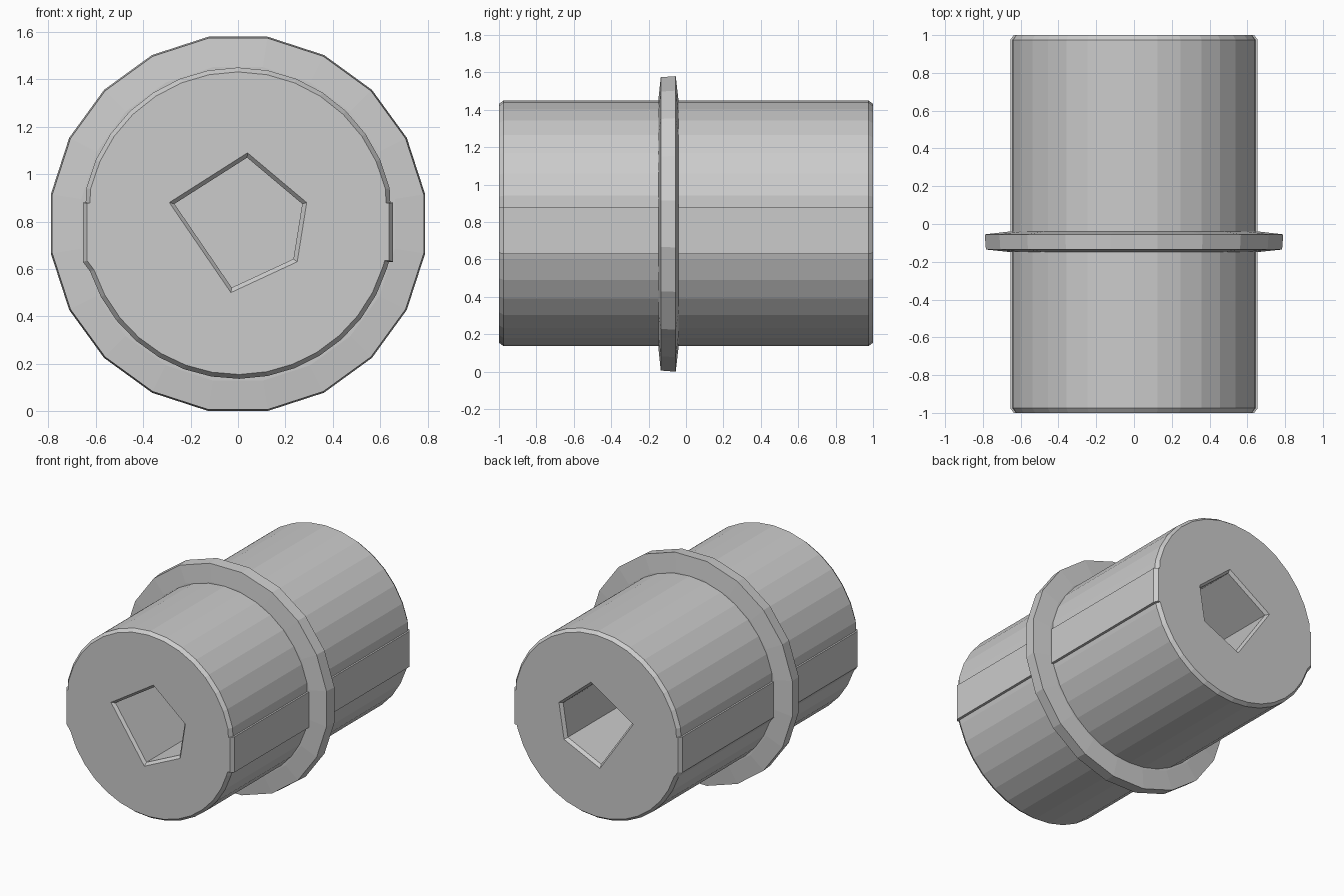
import bpy, bmesh, math

if "Cube" in bpy.data.objects:
    bpy.data.objects.remove(bpy.data.objects["Cube"])

CZ = 0.79          # height of the long axis
SOCKET = [(0.04, 1.09), (0.29, 0.88), (0.25, 0.63), (-0.03, 0.50), (-0.29, 0.88)]


def add_ring(bm, pts, y):
    return [bm.verts.new((x, y, z)) for x, z in pts]


def loft(bm, a, b):
    n = len(a)
    for i in range(n):
        bm.faces.new((a[i], a[(i + 1) % n], b[(i + 1) % n], b[i]))


def scaled(pts, k, cx=0.0, cz=CZ):
    return [(cx + (x - cx) * k, cz + (z - cz) * k) for x, z in pts]


def circle(r, n, phase=0.0):
    return [(r * math.cos(2 * math.pi * (i + phase) / n),
             CZ + r * math.sin(2 * math.pi * (i + phase) / n)) for i in range(n)]


def fill_between(bm, a, b):
    edges = []
    for ring in (a, b):
        for i in range(len(ring)):
            v, w = ring[i], ring[(i + 1) % len(ring)]
            edges.append(bm.edges.get((v, w)))
    bmesh.ops.triangle_fill(bm, edges=edges, use_beauty=True)


def finish(bm, name):
    bmesh.ops.recalc_face_normals(bm, faces=bm.faces[:])
    me = bpy.data.meshes.new(name)
    bm.to_mesh(me)
    bm.free()
    ob = bpy.data.objects.new(name, me)
    bpy.context.collection.objects.link(ob)
    return ob


# Body outline: upper and lower arcs, with small raised flats on both sides
def arc(a0, a1, n, r=0.657):
    return [(r * math.cos(math.radians(a0 + (a1 - a0) * i / n)),
             CZ + 0.003 + r * math.sin(math.radians(a0 + (a1 - a0) * i / n)))
            for i in range(n + 1)]


outline = ([(0.655, 0.63), (0.655, 0.88), (0.643, 0.88)]
           + arc(13, 167, 14)
           + [(-0.643, 0.88), (-0.655, 0.88), (-0.655, 0.63)]
           + arc(198, 343, 14)
           + [(0.637, 0.63)])

# Body with chamfered ends and a pentagonal socket in each end
bm = bmesh.new()
sleeve = {}
for s in (-1, 1):
    side = add_ring(bm, outline, s * 0.975)
    rim = add_ring(bm, scaled(outline, 0.972), s * 1.0)
    mouth = add_ring(bm, SOCKET, s * 1.0)
    throat = add_ring(bm, scaled(SOCKET, 0.93, 0.02, 0.8), s * 0.98)
    floor = add_ring(bm, scaled(SOCKET, 0.93, 0.02, 0.8), s * 0.35)
    loft(bm, side, rim)
    loft(bm, mouth, throat)
    loft(bm, throat, floor)
    bm.faces.new(floor)
    fill_between(bm, rim, mouth)
    sleeve[s] = side
loft(bm, sleeve[-1], sleeve[1])
finish(bm, "pin_body")

# Collar: twenty-sided disc with slightly sloped faces
R = 0.79 / math.cos(math.pi / 20)
bm = bmesh.new()
rings = [add_ring(bm, circle(r, 20, 0.5), y) for r, y in
         ((0.63, -0.148), (0.67, -0.148), (R - 0.006, -0.135),
          (R, -0.055), (0.67, -0.04), (0.63, -0.04))]
for a, b in zip(rings, rings[1:] + rings[:1]):
    loft(bm, a, b)
finish(bm, "collar")
